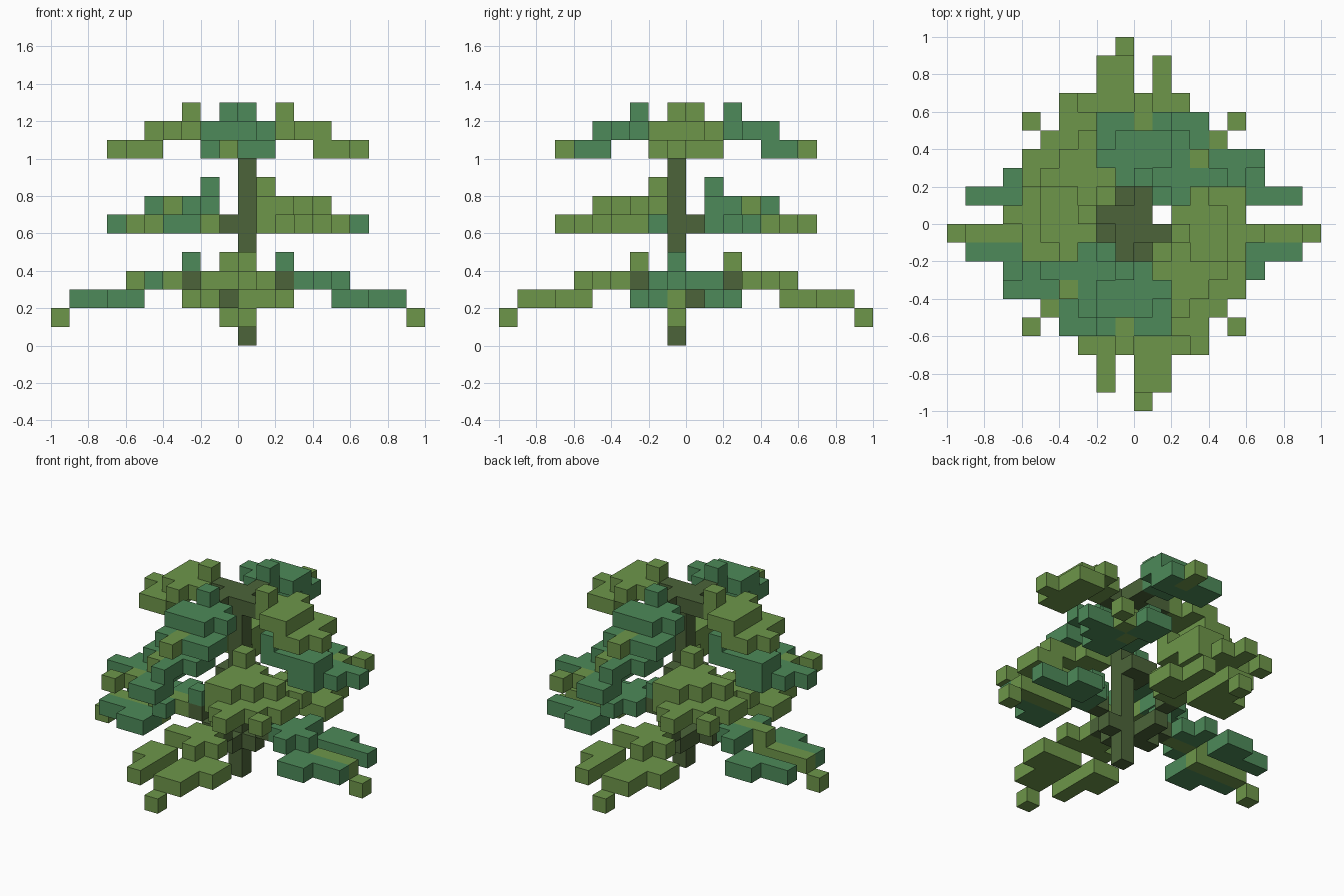
import bpy, bmesh
from mathutils import Vector

if "Cube" in bpy.data.objects:
    bpy.data.objects.remove(bpy.data.objects["Cube"], do_unlink=True)

CELL = 0.1


def material(name, rgb):
    mat = bpy.data.materials.new(name)
    mat.use_nodes = True
    mat.diffuse_color = (*rgb, 1)
    mat.node_tree.nodes["Principled BSDF"].inputs["Base Color"].default_value = (*rgb, 1)
    return mat


LIGHT, DARK, WOOD = range(3)
MATERIALS = [material("light leaf green", (0.155, 0.305, 0.068)),
             material("deep leaf green", (0.075, 0.255, 0.100)),
             material("mossy bark", (0.072, 0.127, 0.041))]


def build(name, cells):
    """Skin a set of grid cells {(i, j, k): material}, keeping only outer faces."""
    bm = bmesh.new()
    for cell, index in cells.items():
        for axis in range(3):
            for side in (0, 1):
                near = list(cell)
                near[axis] += 2 * side - 1
                if tuple(near) in cells:
                    continue
                u, v = (axis + 1) % 3, (axis + 2) % 3
                corners = []
                for du, dv in ((0, 0), (1, 0), (1, 1), (0, 1)):
                    p = Vector(cell)
                    p[axis] += side
                    p[u] += du
                    p[v] += dv
                    corners.append(bm.verts.new(p * CELL))
                face = bm.faces.new(corners if side else corners[::-1])
                face.material_index = index
    bmesh.ops.remove_doubles(bm, verts=bm.verts, dist=0.001)
    bmesh.ops.dissolve_limit(bm, angle_limit=0.01, verts=bm.verts, edges=bm.edges,
                             delimit={'MATERIAL'})
    mesh = bpy.data.meshes.new(name)
    bm.to_mesh(mesh)
    bm.free()
    for mat in MATERIALS:
        mesh.materials.append(mat)
    obj = bpy.data.objects.new(name, mesh)
    bpy.context.collection.objects.link(obj)


# Placements of a branch cell: t is sideways, r is outwards
SPIN = {
    "front": lambda t, r: (t, -1 - r),
    "left": lambda t, r: (r, t),
    "back": lambda t, r: (-1 - t, r),
    "right": lambda t, r: (-1 - r, -1 - t),
}
FLIP = dict(SPIN,
            left=lambda t, r: (r, -1 - t),
            right=lambda t, r: (-1 - r, -1 - t))


def branch(name, rows, place, colour, is_stem, wood=()):
    """rows are (height, r, first t, last t)."""
    cells = {}
    for k, r, first, last in rows:
        for t in range(first, last + 1):
            cells[(*place(t, r), k)] = LIGHT if is_stem(t, r, k) else colour
    for t, r, k in wood:
        cells[(*place(t, r), k)] = WOOD
    build(name, cells)


# Trunk with the small hub under the middle tier
trunk = {(0, -1, k): WOOD for k in range(11)}
trunk.update({(i, j, 6): WOOD for i in (-1, 0) for j in (-1, 0)})
build("trunk", trunk)

# Lower tier: drooping branches with two side sprays
lower_rows = [(4, 2, 0, 0), (3, 3, -1, 0), (3, 4, -2, 1), (3, 5, 0, 0), (1, 9, 0, 0)]
for r in range(5, 9):
    wide = r < 7
    lower_rows += [(2, r, -3 if wide else -2, -2), (2, r, 0, 2 if wide else 1)]
lower_wood = [(0, 0, 2), (0, 1, 2), (0, 2, 3)]

for side, place in FLIP.items():
    top_of_stem = 3 if side == "right" else 2
    branch("lower_branch_" + side, lower_rows, place,
           DARK if side in ("left", "right") else LIGHT,
           lambda t, r, k: t == 0 and k <= top_of_stem, lower_wood)

# Middle tier: diagonal branches, one arm longer than the other
middle_rows = [(8, 1, 1, 1),
               (7, 1, 1, 2), (7, 2, 1, 4), (7, 3, 1, 3), (7, 4, 1, 2),
               (6, 2, 4, 5), (6, 3, 1, 5), (6, 4, 1, 4), (6, 5, 2, 3),
               (6, 6, 3, 3), (6, 5, 5, 5)]
for side, place in SPIN.items():
    branch("middle_branch_" + side, middle_rows, place,
           DARK if side in ("left", "right") else LIGHT,
           lambda t, r, k: t == r and t > 2)

# Upper tier: short arched branches forming the crown
upper_rows = [(12, 2, -1, -1), (11, 2, -1, 0), (11, 3, -2, 1), (11, 4, -2, 0),
              (10, 4, -2, 1), (10, 5, -2, 1), (10, 6, -1, -1)]
upper_wood = [(-1, 0, 11), (-1, 1, 11)]
for side, place in SPIN.items():
    branch("upper_branch_" + side, upper_rows, place,
           DARK if side in ("front", "back") else LIGHT,
           lambda t, r, k: t == -1 and r > 4, upper_wood)
